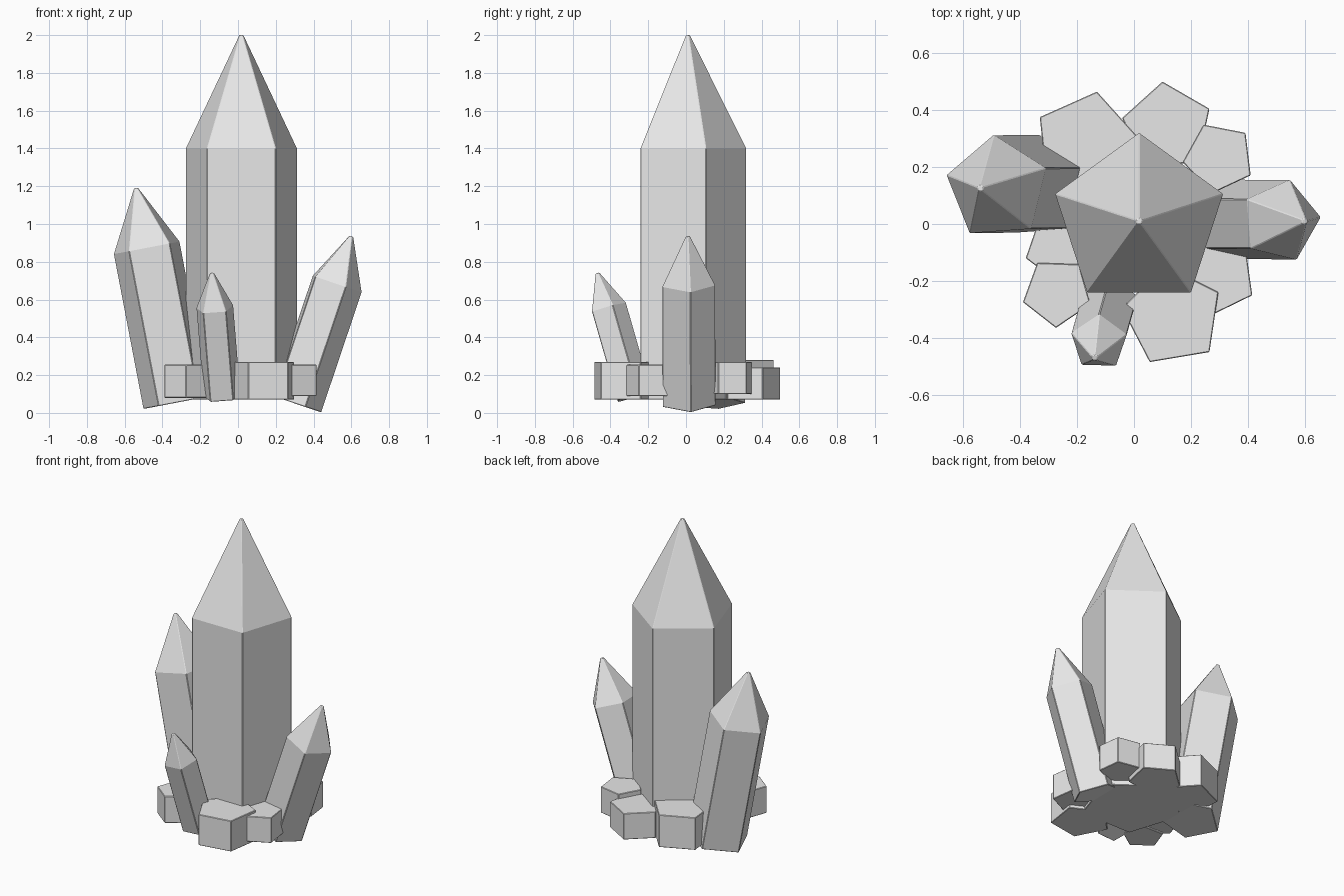
import bpy, bmesh, math
from mathutils import Vector

if "Cube" in bpy.data.objects:
    bpy.data.objects.remove(bpy.data.objects["Cube"])

SIDES = 5

stone = bpy.data.materials.new("pale_grey_stone")
stone.diffuse_color = (0.8, 0.8, 0.8, 1)
stone.use_nodes = True
stone.node_tree.nodes["Principled BSDF"].inputs["Base Color"].default_value = stone.diffuse_color


def five_sided(name, base, axis, rings, phase):
    """Stack of pentagon rings (radius, height) along an axis from the base point."""
    turn = Vector((0, 0, 1)).rotation_difference(Vector(axis))
    bm = bmesh.new()
    loops = []
    for radius, height in rings:
        loop = []
        for i in range(SIDES):
            a = math.radians(phase) + math.tau * i / SIDES
            p = Vector((radius * math.cos(a), radius * math.sin(a), height))
            loop.append(bm.verts.new(Vector(base) + turn @ p))
        loops.append(loop)
    for low, high in zip(loops, loops[1:]):
        for i in range(SIDES):
            j = (i + 1) % SIDES
            bm.faces.new((low[i], low[j], high[j], high[i]))
    bm.faces.new(loops[0][::-1])
    bm.faces.new(loops[-1])
    mesh = bpy.data.meshes.new(name)
    bm.to_mesh(mesh)
    bm.free()
    mesh.materials.append(stone)
    obj = bpy.data.objects.new(name, mesh)
    bpy.context.collection.objects.link(obj)
    # Slightly softened edges
    bevel = obj.modifiers.new("soft_edges", 'BEVEL')
    bevel.width = 0.003
    bevel.segments = 1
    return obj


def crystal(name, base, shoulder, apex, radius, phase):
    """Pointed crystal: straight shaft up to the shoulder, then a pyramid tip."""
    axis = Vector(apex) - Vector(base)
    shaft = (Vector(shoulder) - Vector(base)).length
    rings = [(radius, 0), (radius, shaft), (0.012, axis.length)]
    five_sided(name, base, axis, rings, phase)


# Crystals
crystal("main_crystal", (0.018, 0.01, 0.07), (0.018, 0.01, 1.40), (0.018, 0.01, 2.0), 0.31, 90)
crystal("left_crystal", (-0.323, 0.128, 0.055), (-0.478, 0.128, 0.875), (-0.540, 0.126, 1.19), 0.187, 94)
crystal("right_crystal", (0.302, 0.013, 0.05), (0.517, 0.013, 0.685), (0.600, 0.010, 0.935), 0.148, 5)
crystal("front_crystal", (-0.085, -0.281, 0.085), (-0.122, -0.416, 0.555), (-0.138, -0.469, 0.74), 0.103, 89)

# Base rocks: x, y, bottom, top, radius, phase
rocks = {
    "back_left_rock": (-0.169, 0.282, 0.07, 0.28, 0.187, 78),
    "back_right_rock": (0.117, 0.339, 0.07, 0.24, 0.162, 96),
    "right_back_rock": (0.298, 0.233, 0.10, 0.27, 0.128, 43),
    "right_front_rock": (0.283, -0.180, 0.09, 0.255, 0.150, -28),
    "front_rock": (0.136, -0.323, 0.07, 0.27, 0.181, -44.5),
    "front_left_rock": (-0.270, -0.240, 0.08, 0.255, 0.125, 196),
    "left_rock": (-0.256, -0.082, 0.09, 0.245, 0.130, 197),
}
for name, (x, y, low, high, radius, phase) in rocks.items():
    five_sided(name, (x, y, low), (0, 0, 1), [(radius, 0), (radius, high - low)], phase)
